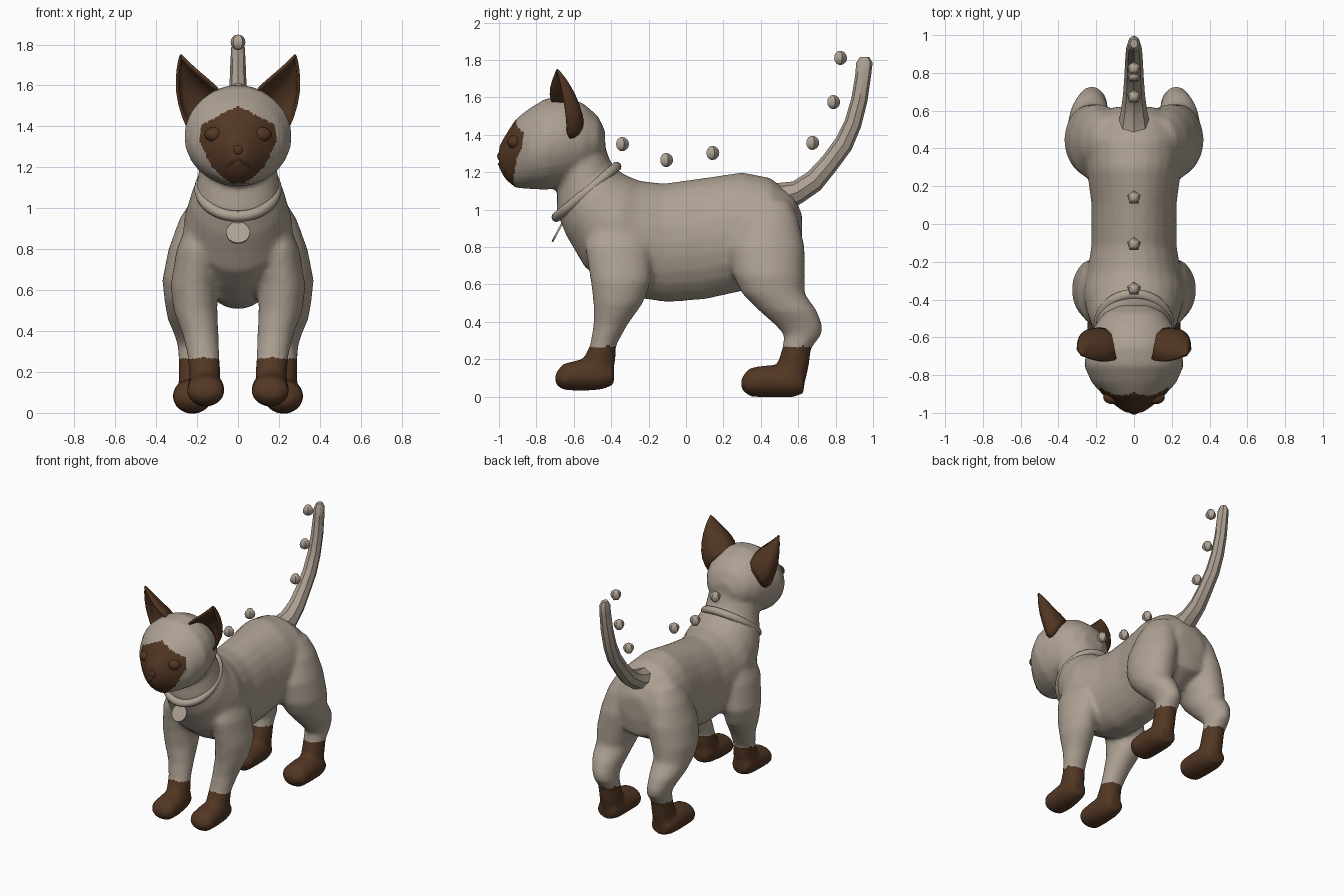
import bpy, bmesh, math
from mathutils import Vector

if "Cube" in bpy.data.objects:
    bpy.data.objects.remove(bpy.data.objects["Cube"])


def material(name, rgb):
    m = bpy.data.materials.new(name)
    m.diffuse_color = (*rgb, 1)
    m.use_nodes = True
    m.node_tree.nodes["Principled BSDF"].inputs["Base Color"].default_value = m.diffuse_color
    return m


FUR = material("taupe fur", (0.42, 0.355, 0.29))
BROWN = material("dark brown points", (0.085, 0.038, 0.017))


def add_object(name, bm, mat, angle=180):
    bmesh.ops.recalc_face_normals(bm, faces=bm.faces)
    me = bpy.data.meshes.new(name)
    bm.to_mesh(me)
    bm.free()
    me.materials.append(mat)
    ob = bpy.data.objects.new(name, me)
    bpy.context.collection.objects.link(ob)
    activate(ob)
    bpy.ops.object.shade_smooth_by_angle(angle=math.radians(angle))
    return ob


def activate(ob):
    bpy.ops.object.select_all(action='DESELECT')
    ob.select_set(True)
    bpy.context.view_layer.objects.active = ob


def loft(bm, rows, seg=24, side=1):
    """Skin oval rings; a row is (y1, z1, y2, z2, x_in, x_out)."""
    rings = []
    for y1, z1, y2, z2, xa, xb in rows:
        ring = []
        for i in range(seg):
            a = 2 * math.pi * i / seg
            c, s = math.cos(a), math.sin(a)
            ring.append(bm.verts.new((side * ((xa + xb) / 2 + c * (xb - xa) / 2),
                                      (y1 + y2) / 2 + s * (y1 - y2) / 2,
                                      (z1 + z2) / 2 + s * (z1 - z2) / 2)))
        rings.append(ring)
    fs = [bm.faces.new(rings[0]), bm.faces.new(rings[-1])]
    for r, q in zip(rings, rings[1:]):
        fs += [bm.faces.new((r[i], r[(i + 1) % seg], q[(i + 1) % seg], q[i])) for i in range(seg)]
    bmesh.ops.recalc_face_normals(bm, faces=fs)


def along_y(rows):      # (y, z_low, z_high, x_in, x_out)
    return [(y, b, y, a, xi, xo) for y, a, b, xi, xo in rows]


def along_z(rows):      # (z, y_front, y_back, x_in, x_out)
    return [(f, z, b, z, xi, xo) for z, f, b, xi, xo in rows]


# Torso and neck, rump to throat: top point, bottom point, half width
torso = [(.62, .98, .62, .80, .10), (.57, 1.08, .60, .68, .20), (.45, 1.17, .45, .60, .26),
         (.30, 1.2, .28, .56, .25), (.10, 1.17, .10, .52, .225), (-.12, 1.14, -.10, .505, .225),
         (-.25, 1.155, -.28, .53, .25), (-.31, 1.18, -.42, .60, .27), (-.35, 1.20, -.54, .69, .255),
         (-.38, 1.23, -.64, .86, .23), (-.40, 1.25, -.69, .98, .2), (-.43, 1.33, -.69, 1.08, .19),
         (-.50, 1.42, -.68, 1.14, .18)]
head = [(-.432, 1.30, 1.42, .08), (-.47, 1.24, 1.50, .16), (-.55, 1.16, 1.57, .215),
        (-.65, 1.12, 1.605, .25), (-.75, 1.105, 1.595, .265), (-.84, 1.11, 1.54, .225),
        (-.91, 1.115, 1.485, .16), (-.965, 1.16, 1.40, .095), (-1.0, 1.22, 1.34, .045)]
front_leg = [(.95, -.5, -.25, .1, .24), (.8, -.54, -.19, .1, .3), (.62, -.51, -.185, .1, .33),
             (.5, -.495, -.23, .1, .315), (.38, -.495, -.315, .095, .27), (.27, -.515, -.375, .09, .245),
             (.2, -.55, -.375, .085, .24), (.1, -.56, -.4, .085, .24)]
front_paw = [(-.7, .07, .12, .11, .21), (-.66, .035, .175, .065, .25), (-.56, .03, .2, .065, .25),
             (-.46, .035, .2, .08, .245), (-.385, .06, .17, .1, .23)]
hind_leg = [(1.05, .33, .55, .08, .22), (.95, .28, .6, .04, .285), (.8, .225, .635, .04, .34),
            (.65, .25, .635, .07, .37), (.55, .3, .635, .11, .36), (.46, .39, .7, .125, .345),
            (.38, .48, .73, .14, .31), (.33, .525, .725, .14, .295), (.26, .515, .67, .14, .29),
            (.15, .48, .655, .14, .29), (.05, .46, .63, .14, .295)]
hind_paw = [(.295, .04, .1, .17, .27), (.34, 0, .155, .125, .32), (.45, -.005, .17, .125, .32),
            (.56, -.005, .16, .13, .315), (.63, .015, .12, .15, .29)]

bm = bmesh.new()
loft(bm, [(*r[:4], -r[4], r[4]) for r in torso])
loft(bm, along_y([(*r[:3], -r[3], r[3]) for r in head]))
for s in (1, -1):
    loft(bm, along_z(front_leg), side=s)
    loft(bm, along_y(front_paw), side=s)
    loft(bm, along_z(hind_leg), side=s)
    loft(bm, along_y(hind_paw), side=s)
me = bpy.data.meshes.new("body")
bm.to_mesh(me)
bm.free()
body = bpy.data.objects.new("body", me)
bpy.context.collection.objects.link(body)
activate(body)

# Fuse the volumes into one smooth skin
rem = body.modifiers.new("fuse", 'REMESH')
rem.mode = 'VOXEL'
rem.voxel_size = 0.016
smo = body.modifiers.new("soften", 'SMOOTH')
smo.iterations = 7
for m in ("fuse", "soften"):
    bpy.ops.object.modifier_apply(modifier=m)
me = body.data
me.materials.clear()
me.materials.append(FUR)
me.materials.append(BROWN)


# Dark socks and a dark face mask
def mask_width(z):
    pts = [(1.12, .03), (1.2, .13), (1.33, .19), (1.41, .175), (1.5, 0)]
    for (z0, w0), (z1, w1) in zip(pts, pts[1:]):
        if z0 <= z <= z1:
            return w0 + (w1 - w0) * (z - z0) / (z1 - z0)
    return -1


for p in me.polygons:
    x, y, z = p.center
    mask = y < -.8 and abs(x) < mask_width(z)
    p.material_index = 1 if mask or z < .27 else 0
    p.use_smooth = True


def on_face(x, z):
    hit, loc, _, _ = body.ray_cast(Vector((x, -2, z)), Vector((0, 1, 0)))
    return loc if hit else Vector((x, -.95, z))


# Eyes and nose
for s, label in ((1, "right_eye"), (-1, "left_eye")):
    bm = bmesh.new()
    bmesh.ops.create_uvsphere(bm, u_segments=20, v_segments=12, radius=.046)
    bmesh.ops.scale(bm, vec=(1.05, .8, .8), verts=bm.verts)
    bmesh.ops.translate(bm, vec=on_face(.115 * s, 1.36) + Vector((0, .018, 0)), verts=bm.verts)
    add_object(label, bm, BROWN)
bm = bmesh.new()
bmesh.ops.create_uvsphere(bm, u_segments=12, v_segments=8, radius=.03)
bmesh.ops.translate(bm, vec=on_face(0, 1.285) + Vector((0, .02, 0)), verts=bm.verts)
add_object("nose", bm, BROWN)


def tube(name, points, radius, mat):
    cu = bpy.data.curves.new(name, 'CURVE')
    cu.dimensions = '3D'
    cu.bevel_depth = radius
    cu.bevel_resolution = 2
    cu.use_fill_caps = True
    sp = cu.splines.new('POLY')
    sp.points.add(len(points) - 1)
    for p, co in zip(sp.points, points):
        p.co = (*co, 1)
    cu.materials.append(mat)
    ob = bpy.data.objects.new(name, cu)
    bpy.context.collection.objects.link(ob)


# Lips
tube("mouth", [on_face(x, z) for x, z in ((-.065, 1.2), (-.03, 1.225), (0, 1.245), (.03, 1.225), (.065, 1.2))],
     .006, BROWN)

# Cupped ears: arcs from the inner edge round the back to the outer edge
ear_rows = [[(.07, -.69, 1.54), (.10, -.56, 1.55), (.20, -.54, 1.47), (.225, -.56, 1.40), (.235, -.635, 1.36)],
            [(.09, -.725, 1.59), (.13, -.58, 1.6), (.24, -.55, 1.52), (.28, -.56, 1.46), (.275, -.635, 1.44)],
            [(.18, -.73, 1.66), (.21, -.61, 1.655), (.27, -.575, 1.6), (.305, -.59, 1.57), (.31, -.65, 1.57)],
            [(.255, -.70, 1.73), (.265, -.66, 1.725), (.28, -.64, 1.71), (.295, -.65, 1.70), (.3, -.675, 1.70)],
            [(.275, -.692, 1.752), (.278, -.688, 1.752), (.28, -.686, 1.752), (.282, -.688, 1.752),
             (.284, -.692, 1.752)]]
for s, label in ((1, "right_ear"), (-1, "left_ear")):
    bm = bmesh.new()
    g = [[bm.verts.new((x * s, y, z)) for x, y, z in row] for row in ear_rows]
    for a, b in zip(g, g[1:]):
        for i in range(4):
            bm.faces.new((a[i], a[i + 1], b[i + 1], b[i]))
    ear = add_object(label, bm, BROWN)
    sub = ear.modifiers.new("round", 'SUBSURF')
    sub.levels = sub.render_levels = 1
    ear.modifiers.new("thickness", 'SOLIDIFY').thickness = .014

# Raised tail with few sides
tail = [(.47, 1.14, .52, .98, .09), (.57, 1.15, .62, 1.035, .07), (.65, 1.2, .72, 1.105, .058),
        (.73, 1.285, .80, 1.205, .052), (.80, 1.38, .885, 1.32, .048), (.85, 1.48, .935, 1.44, .045),
        (.885, 1.6, .97, 1.58, .042), (.905, 1.72, .99, 1.72, .037), (.91, 1.785, .998, 1.785, .033),
        (.93, 1.815, .98, 1.815, .02)]
bm = bmesh.new()
loft(bm, [(*r[:4], -r[4], r[4]) for r in tail], seg=8)
add_object("tail", bm, FUR, 40)

# Collar ring with a hanging disc
bpy.ops.mesh.primitive_torus_add(major_segments=40, minor_segments=10, major_radius=.2, minor_radius=.027,
                                 location=(0, -.532, 1.095), rotation=(math.radians(40), 0, 0))
collar = bpy.context.object
collar.name = "collar"
collar.scale = (.94, 1.04, 1)
collar.data.materials.append(FUR)
bpy.ops.object.shade_smooth()
bpy.ops.mesh.primitive_cylinder_add(vertices=32, radius=.058, depth=.01, location=(0, -.687, .88),
                                    rotation=(math.radians(62), 0, 0))
tag = bpy.context.object
tag.name = "tag"
tag.data.materials.append(FUR)

# Floating beads above the back and tail
for i, (y, z) in enumerate([(-.343, 1.35), (-.107, 1.265), (.14, 1.303), (.674, 1.357), (.786, 1.575), (.823, 1.811)]):
    bm = bmesh.new()
    bmesh.ops.create_uvsphere(bm, u_segments=5, v_segments=8, radius=.038)
    bmesh.ops.translate(bm, vec=(0, y, z), verts=bm.verts)
    add_object(f"bead_{i + 1}", bm, FUR, 30)
